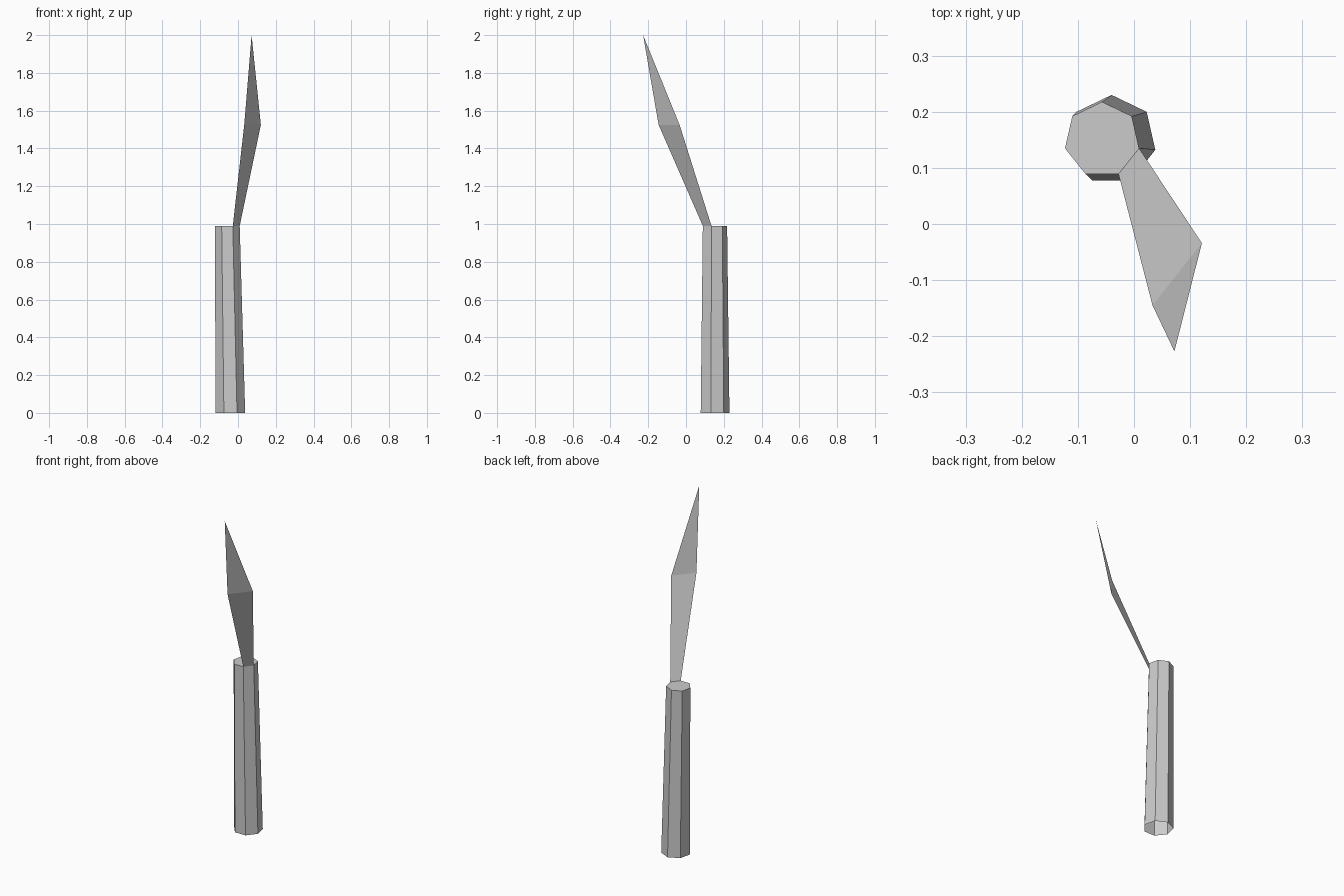
import bpy, bmesh
from math import sin, cos, tau

if "Cube" in bpy.data.objects:
    bpy.data.objects.remove(bpy.data.objects["Cube"])

SIDES = 7
STEM_TOP = 0.99


def ring(cx, cy, z, r):
    """Heptagon with one corner pointing to +y, counter-clockwise."""
    return [(cx - r * sin(tau * i / SIDES), cy + r * cos(tau * i / SIDES), z)
            for i in range(SIDES)]


def add_object(name, bm):
    mesh = bpy.data.meshes.new(name)
    bm.to_mesh(mesh)
    bm.free()
    obj = bpy.data.objects.new(name, mesh)
    bpy.context.collection.objects.link(obj)
    return obj


# Stem: leaning, tapered seven-sided tube, capped on top and open below
low = ring(-0.04, 0.15, 0.0, 0.08)
high = ring(-0.057, 0.15, STEM_TOP, 0.0677)
bm = bmesh.new()
lower = [bm.verts.new(p) for p in low]
upper = [bm.verts.new(p) for p in high]
for i in range(SIDES):
    j = (i + 1) % SIDES
    bm.faces.new((lower[i], lower[j], upper[j], upper[i]))
bm.faces.new(upper)
add_object("stem", bm)

# Leaf: single-sheet blade growing from one top edge of the stem
bm = bmesh.new()
root_a, root_b = bm.verts.new(high[4]), bm.verts.new(high[5])
mid_a = bm.verts.new((0.033, -0.145, 1.525))
mid_b = bm.verts.new((0.121, -0.034, 1.525))
tip = bm.verts.new((0.072, -0.227, 2.0))
bm.faces.new((root_a, mid_a, mid_b, root_b))
bm.faces.new((mid_a, tip, mid_b))
bmesh.ops.reverse_faces(bm, faces=bm.faces[:])  # upper side faces outward
add_object("leaf", bm)
